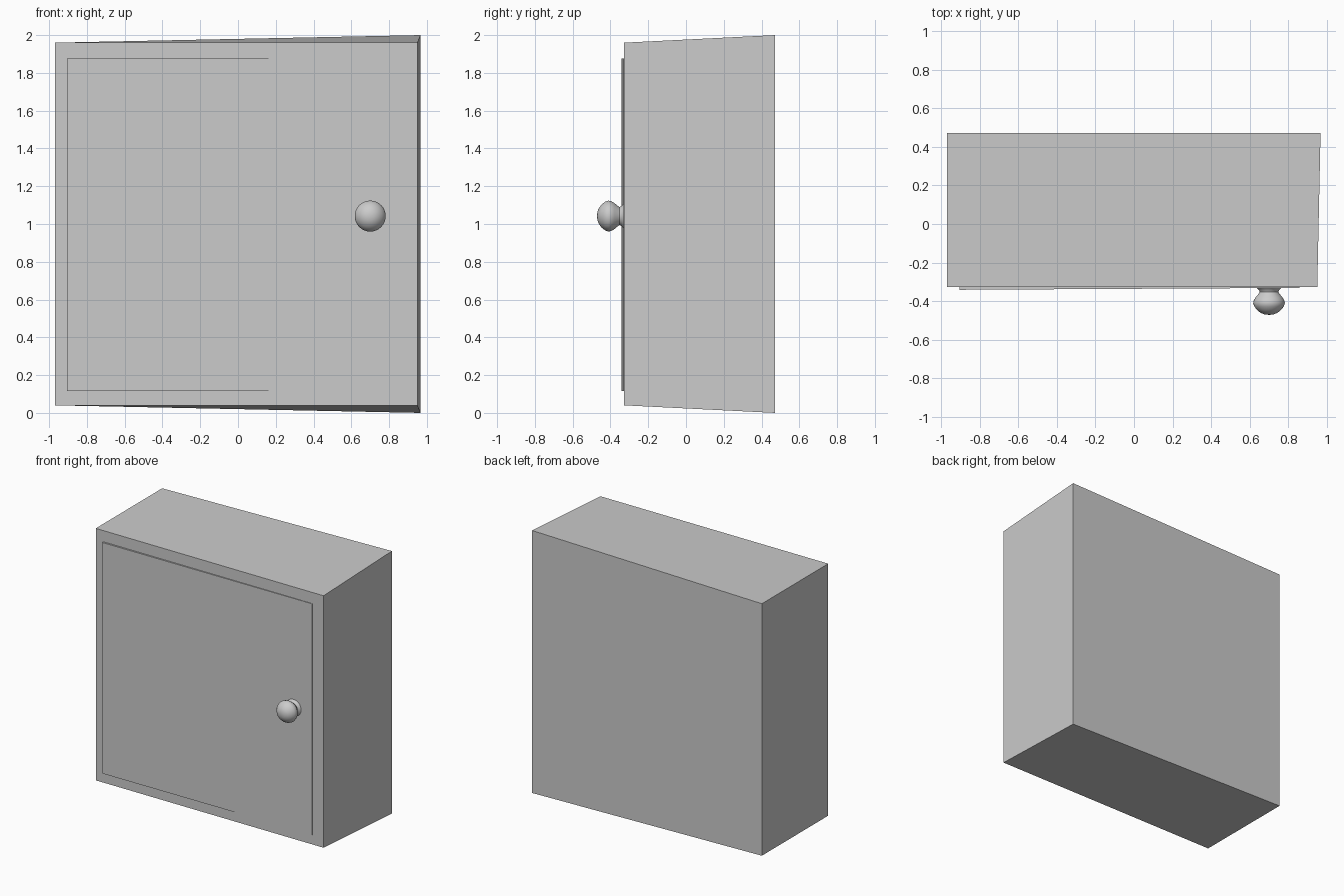
import bpy, bmesh, math
from mathutils import Vector

if "Cube" in bpy.data.objects:
    bpy.data.objects.remove(bpy.data.objects["Cube"])


def make_object(name, bm):
    bmesh.ops.recalc_face_normals(bm, faces=bm.faces)
    mesh = bpy.data.meshes.new(name)
    bm.to_mesh(mesh)
    bm.free()
    obj = bpy.data.objects.new(name, mesh)
    bpy.context.collection.objects.link(obj)
    return obj


def prism(name, footprint):
    """Block from (x, y, z_low, z_high) corners listed around its footprint."""
    bm = bmesh.new()
    low = [bm.verts.new((x, y, z0)) for x, y, z0, z1 in footprint]
    high = [bm.verts.new((x, y, z1)) for x, y, z0, z1 in footprint]
    bm.faces.new(low)
    bm.faces.new(high)
    n = len(low)
    for i in range(n):
        j = (i + 1) % n
        bm.faces.new((low[i], low[j], high[j], high[i]))
    return make_object(name, bm)


def lathe(name, profile, centre, steps=32):
    """Spin (radius, y) profile around a front-to-back axis."""
    bm = bmesh.new()
    cx, cz = centre
    verts = [bm.verts.new((cx + r, y, cz)) for r, y in profile]
    edges = [bm.edges.new(pair) for pair in zip(verts, verts[1:])]
    bmesh.ops.spin(bm, geom=verts + edges, cent=Vector((cx, 0, cz)),
                   axis=(0, 1, 0), angle=2 * math.pi, steps=steps)
    bmesh.ops.remove_doubles(bm, verts=bm.verts, dist=1e-5)
    obj = make_object(name, bm)
    bpy.ops.object.select_all(action='DESELECT')
    bpy.context.view_layer.objects.active = obj
    obj.select_set(True)
    bpy.ops.object.shade_smooth_by_angle(angle=math.radians(40))
    return obj


# Cabinet body, flaring towards the back right edge
prism("cabinet_body", [
    (-0.97, -0.327, 0.04, 1.96),
    (0.95, -0.327, 0.04, 1.96),
    (0.967, 0.472, 0.0, 2.0),
    (-0.97, 0.472, 0.04, 1.96),
])

# Door, standing slightly proud on its left side
prism("door", [
    (-0.905, -0.341, 0.115, 1.875),
    (0.857, -0.331, 0.115, 1.875),
    (0.857, -0.31, 0.115, 1.875),
    (-0.905, -0.31, 0.115, 1.875),
])

# Round door knob with a flared foot
lathe("door_knob", [
    (0.0, -0.471), (0.022, -0.469), (0.043, -0.461), (0.062, -0.446),
    (0.076, -0.428), (0.082, -0.411), (0.079, -0.396), (0.069, -0.379),
    (0.055, -0.363), (0.048, -0.352), (0.052, -0.342), (0.065, -0.331),
    (0.066, -0.32), (0.0, -0.32),
], (0.7, 1.042))
